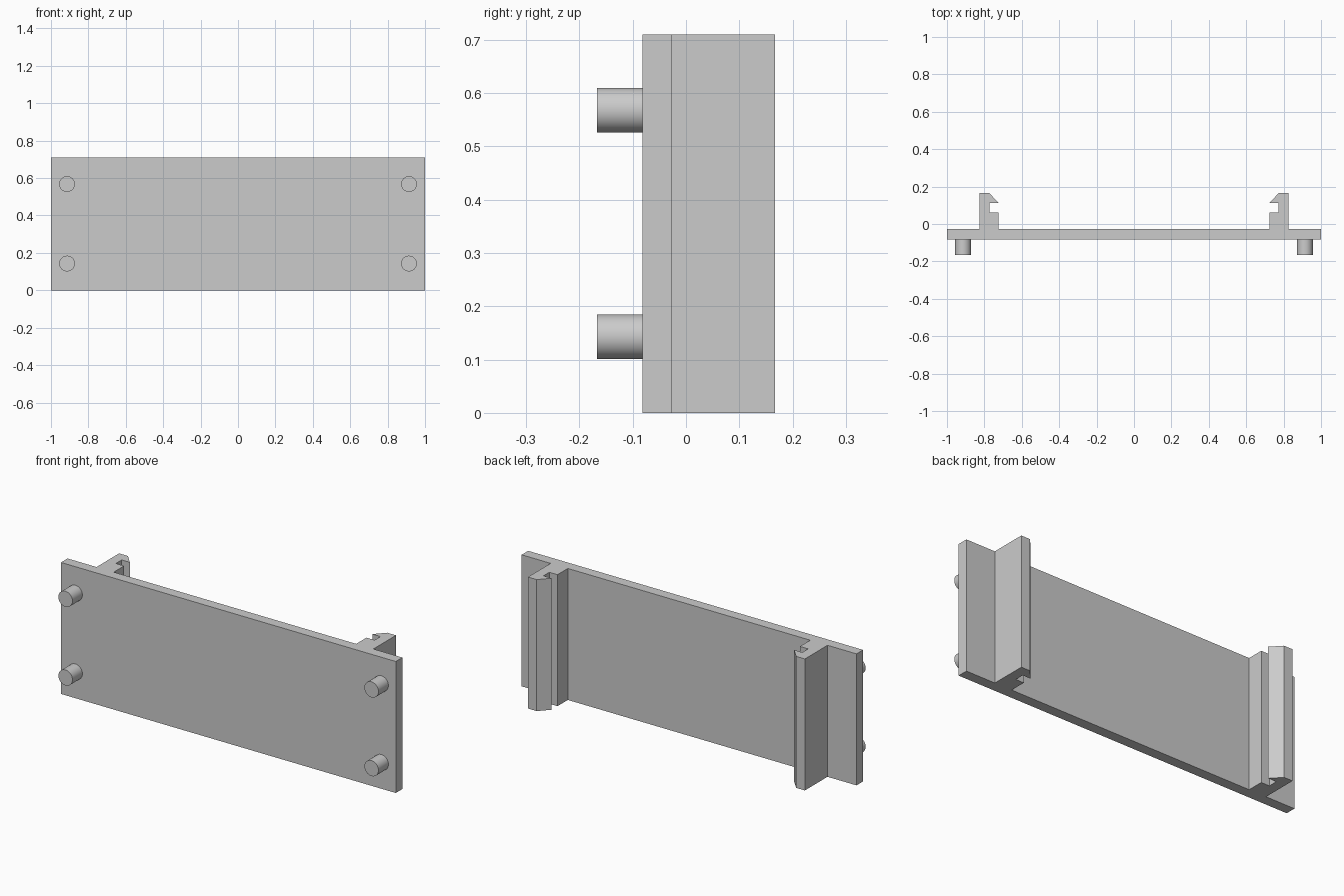
import bpy
import bmesh
from math import pi
from mathutils import Matrix, Vector

if "Cube" in bpy.data.objects:
    bpy.data.objects.remove(bpy.data.objects["Cube"], do_unlink=True)

HEIGHT = 0.71
FRONT, BACK, TIP = -0.082, -0.026, 0.167
PEG_RADIUS = 0.042

grey = bpy.data.materials.new("light grey")
grey.use_nodes = True
colour = (0.6, 0.6, 0.6, 1)
grey.diffuse_color = colour
grey.node_tree.nodes["Principled BSDF"].inputs["Base Color"].default_value = colour


def add_object(name, bm):
    bmesh.ops.recalc_face_normals(bm, faces=bm.faces)
    mesh = bpy.data.meshes.new(name)
    bm.to_mesh(mesh)
    bm.free()
    mesh.materials.append(grey)
    obj = bpy.data.objects.new(name, mesh)
    bpy.context.collection.objects.link(obj)
    return obj


# Plate with two hooked rails: one mirrored outline, extruded upward
half = [(1, FRONT), (1, BACK), (0.827, BACK), (0.827, TIP), (0.775, TIP),
        (0.724, 0.112), (0.773, 0.112), (0.773, 0.062), (0.724, 0.062), (0.724, BACK)]
outline = half + [(-x, y) for x, y in reversed(half)]
bm = bmesh.new()
base = bm.faces.new([bm.verts.new((x, y, 0)) for x, y in outline])
extruded = bmesh.ops.extrude_face_region(bm, geom=[base], use_keep_orig=True)
top = [v for v in extruded["geom"] if isinstance(v, bmesh.types.BMVert)]
bmesh.ops.translate(bm, verts=top, vec=Vector((0, 0, HEIGHT)))
add_object("plate_with_clip_rails", bm)

# Round pegs near the four front corners
length = FRONT + TIP
for side, x in (("left", 0.914), ("right", -0.914)):
    for level, z in (("lower", 0.143), ("upper", 0.568)):
        bm = bmesh.new()
        place = Matrix.Translation((x, FRONT - length / 2, z)) @ Matrix.Rotation(pi / 2, 4, "X")
        bmesh.ops.create_cone(bm, cap_ends=True, segments=48, radius1=PEG_RADIUS,
                              radius2=PEG_RADIUS, depth=length, matrix=place)
        peg = add_object(f"{level}_{side}_peg", bm)
        bpy.ops.object.select_all(action="DESELECT")
        peg.select_set(True)
        bpy.context.view_layer.objects.active = peg
        bpy.ops.object.shade_smooth_by_angle()
